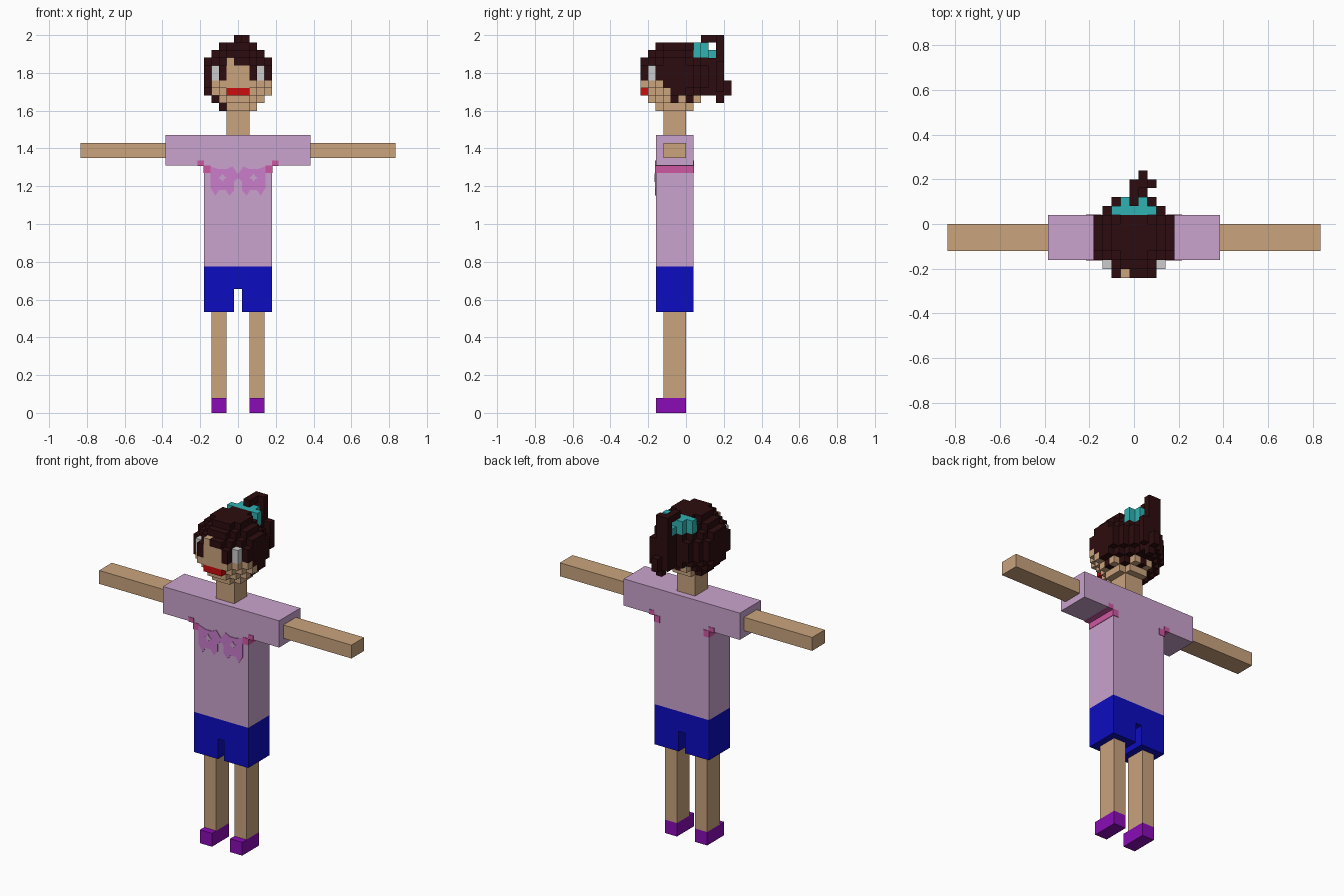
import bpy, bmesh, math

if "Cube" in bpy.data.objects:
    bpy.data.objects.remove(bpy.data.objects["Cube"])


def lin(c):
    c /= 255
    return c / 12.92 if c <= 0.04045 else ((c + 0.055) / 1.055) ** 2.4


def make_mat(name, r, g, b):
    m = bpy.data.materials.new(name)
    m.diffuse_color = (lin(r), lin(g), lin(b), 1)
    m.use_nodes = True
    m.node_tree.nodes["Principled BSDF"].inputs["Base Color"].default_value = m.diffuse_color
    return m


SKIN = make_mat("skin", 202, 163, 125)
HAIR = make_mat("dark_hair", 44, 12, 14)
EYE = make_mat("eye_grey", 204, 204, 204)
LIPS = make_mat("lip_red", 204, 12, 12)
SHIRT = make_mat("shirt_lilac", 202, 163, 205)
PRINT = make_mat("print_orchid", 202, 125, 203)
PINK = make_mat("trim_pink", 206, 88, 162)
BLUE = make_mat("shorts_blue", 12, 12, 192)
PURPLE = make_mat("shoe_purple", 138, 12, 182)
TEAL = make_mat("hair_tie_teal", 48, 178, 178)


def finish(name, bm, mats):
    bmesh.ops.recalc_face_normals(bm, faces=bm.faces)
    me = bpy.data.meshes.new(name)
    bm.to_mesh(me)
    bm.free()
    for m in mats:
        me.materials.append(m)
    ob = bpy.data.objects.new(name, me)
    bpy.context.collection.objects.link(ob)
    return ob


def boxes(name, mat, *spans):
    """One object from boxes given as (x0, x1, y0, y1, z0, z1)."""
    bm = bmesh.new()
    for x0, x1, y0, y1, z0, z1 in spans:
        for v in bmesh.ops.create_cube(bm, size=1)["verts"]:
            v.co = (x1 if v.co.x > 0 else x0, y1 if v.co.y > 0 else y0,
                    z1 if v.co.z > 0 else z0)
    return finish(name, bm, [mat])


def prism(name, mat, pts, y0, y1):
    """Front (x, z) outline extruded along y."""
    bm = bmesh.new()
    f = bm.faces.new([bm.verts.new((x, y0, z)) for x, z in pts])
    ext = bmesh.ops.extrude_face_region(bm, geom=[f])["geom"]
    for v in ext:
        if isinstance(v, bmesh.types.BMVert):
            v.co.y = y1
    return finish(name, bm, [mat])


def mirrored(half):
    return half + [(-x, z) for x, z in reversed(half)]


# Legs, shoes and arms
for s, side in ((-1, "right"), (1, "left")):
    def span(a, b):
        return tuple(sorted((s * a, s * b)))
    boxes(side + "_leg", SKIN, (*span(.06, .14), -.12, 0, .08, .54))
    boxes(side + "_shoe", PURPLE, (*span(.06, .14), -.16, 0, 0, .08))
    boxes(side + "_arm", SKIN, (*span(.384, .835), -.12, 0, 1.35, 1.43))
    # Pink trim wrapping each armpit
    e = .003
    boxes(side + "_armpit_trim", PINK,
          (*span(.145, .18 + e), -.16 - e, .04 + e, 1.27, 1.31),
          (*span(.18, .215), -.16 - e, .04 + e, 1.31 - e, 1.335))

# Shorts with a slot between the legs
prism("shorts", BLUE, mirrored([(.18, .775), (.18, .535), (.02, .535), (.02, .655)]), -.16, .04)

# T-shaped shirt and neck
prism("shirt", SHIRT, mirrored([(.384, 1.47), (.384, 1.31), (.18, 1.31), (.18, .775)]), -.16, .04)
boxes("neck", SKIN, (-.06, .06, -.12, 0, 1.47, 1.64))

# Shirt print with two small star shapes
prism("shirt_print", PRINT, mirrored([
    (0, 1.265), (.03, 1.305), (.06, 1.29), (.10, 1.29), (.145, 1.305), (.145, 1.19),
    (.12, 1.15), (.10, 1.18), (.065, 1.18), (.045, 1.15), (.02, 1.18), (.02, 1.225), (.005, 1.24)]),
    -.164, -.159)
for s in (-1, 1):
    star = [(s * .082 + r * math.cos(a), 1.245 + r * math.sin(a))
            for n in range(8) for a in [n * math.pi / 4] for r in [.022 if n % 2 == 0 else .012]]
    prism("print_star", SHIRT, star, -.167, -.163)


# Block ball head: cells are counted from the head centre
U, CY, CZ = .0402, -.061, 1.78
HEAD_MATS = [SKIN, HAIR, EYE, LIPS]


def inside(i, j, k):
    return i * i + j * j + k * k <= 21


def colour(i, j, k):
    if k >= 3:
        return 1
    if k == 2:
        return 0 if i == -1 and j <= -3 else 1
    if k >= 0:                                   # eye level
        if abs(i) == 3 and j == -3:
            return 2
        return 0 if j <= -3 and abs(i) <= 1 else 1
    if k == -2 and j == -4 and abs(i) <= 1:      # mouth
        return 3
    if k >= -2:                                  # hair line rising to the front
        start = -2 if i == -4 else (-1 if k == -1 else 0)
        return 1 if j >= start else 0
    if k == -3:                                  # ragged lower edge
        return 1 if i == -3 or (j >= 0 and (i * j) % 2 == 0) else 0
    return 1 if i == -2 else 0


bm = bmesh.new()
cache = {}
R = range(-4, 5)


def corner(p):
    if p not in cache:
        cache[p] = bm.verts.new((p[0] * U, CY + p[1] * U, CZ + p[2] * U))
    return cache[p]


for c in [(i, j, k) for i in R for j in R for k in R if inside(i, j, k)]:
    for axis in range(3):
        for d in (-1, 1):
            n = list(c)
            n[axis] += d
            if inside(*n):
                continue
            quad = []
            for a, b in ((-.5, -.5), (.5, -.5), (.5, .5), (-.5, .5)):
                p = list(c)
                p[axis] += d * .5
                p[(axis + 1) % 3] += a
                p[(axis + 2) % 3] += b
                quad.append(corner(tuple(p)))
            f = bm.faces.new(quad if d > 0 else quad[::-1])
            f.material_index = colour(*c)
finish("head", bm, HEAD_MATS)

# Hair tie and ponytail
boxes("hair_tie", TEAL,
      (-.10, .10, .04, .08, 1.88, 1.96),
      (-.06, .06, .08, .12, 1.88, 1.96),
      (-.02, .02, .12, .16, 1.88, 1.92))
boxes("ponytail", HAIR,
      (-.02, .02, .08, .16, 1.96, 2.0),
      (-.02, .06, .16, .20, 1.68, 2.0),
      (.02, .06, .16, .20, 1.64, 1.68),
      (.06, .10, .16, .20, 1.70, 1.86),
      (-.02, .06, .12, .16, 1.68, 1.88),
      (.02, .06, .20, .24, 1.68, 1.76))
